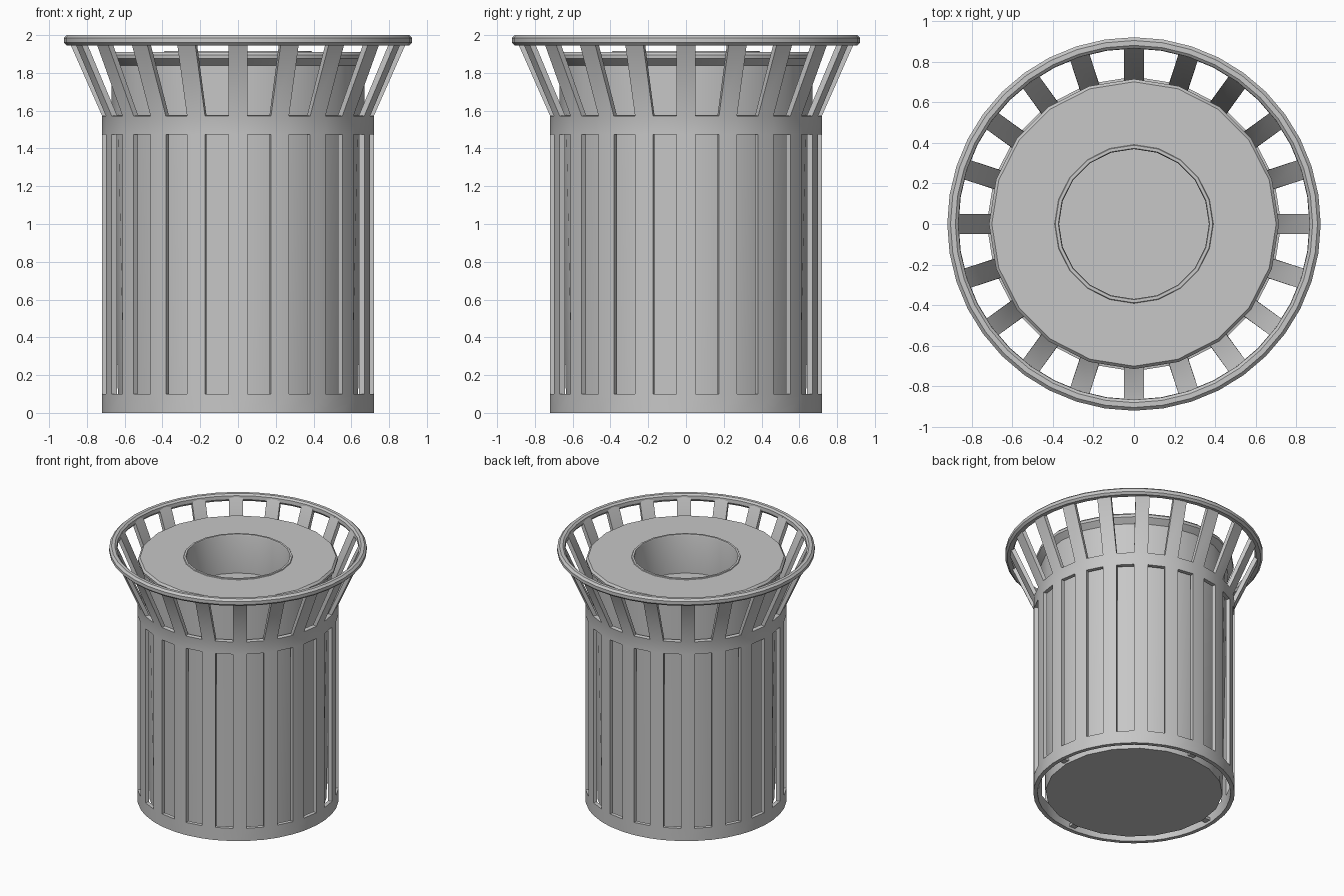
import bpy, bmesh, math
from mathutils import Matrix

cube = bpy.data.objects.get("Cube")
if cube:
    bpy.data.objects.remove(cube, do_unlink=True)

grey = bpy.data.materials.new("painted grey metal")
grey.use_nodes = True
colour = (0.57, 0.57, 0.57, 1)
grey.diffuse_color = colour
grey.node_tree.nodes["Principled BSDF"].inputs["Base Color"].default_value = colour

SLATS = 20
STEP = 2 * math.pi / SLATS
HALF_WIDTH = 0.05


def finish(bm, name):
    mesh = bpy.data.meshes.new(name)
    bm.to_mesh(mesh)
    bm.free()
    mesh.materials.append(grey)
    obj = bpy.data.objects.new(name, mesh)
    bpy.context.collection.objects.link(obj)
    bpy.ops.object.select_all(action="DESELECT")
    obj.select_set(True)
    bpy.context.view_layer.objects.active = obj
    return obj


def smooth():
    bpy.ops.object.shade_smooth_by_angle(angle=math.radians(30))


def lathe(name, profile, sides, closed=False):
    """Spin a list of (radius, height) points about the z axis."""
    bm = bmesh.new()
    verts = [bm.verts.new((r, 0, z)) for r, z in profile]
    pairs = list(zip(verts, verts[1:]))
    if closed:
        pairs.append((verts[-1], verts[0]))
    edges = [bm.edges.new(p) for p in pairs]
    bmesh.ops.spin(bm, geom=verts + edges, cent=(0, 0, 0), axis=(0, 0, 1),
                   angle=2 * math.pi, steps=sides, use_merge=True)
    bmesh.ops.remove_doubles(bm, verts=bm.verts, dist=0.0005)
    bmesh.ops.recalc_face_normals(bm, faces=bm.faces)
    finish(bm, name)
    smooth()


# Slotted outer shell: bands all round, slats between, flared slats on top
bm = bmesh.new()
levels = [(0.721, 0), (0.721, 0.10), (0.721, 1.475), (0.721, 1.572), (0.895, 1.965)]
rings = []
for radius, z in levels:
    ring = []
    for i in range(SLATS):
        for side in (-1, 1):
            a = i * STEP + side * math.asin(HALF_WIDTH / radius)
            ring.append(bm.verts.new((radius * math.cos(a), radius * math.sin(a), z)))
    rings.append(ring)
for row, (low, high) in enumerate(zip(rings, rings[1:])):
    slotted = row in (1, 3)
    for i in range(len(low)):
        if slotted and i % 2:
            continue
        j = (i + 1) % len(low)
        bm.faces.new((low[i], low[j], high[j], high[i]))
shell = finish(bm, "slatted_shell")
solid = shell.modifiers.new("thickness", "SOLIDIFY")
solid.thickness = 0.03
solid.offset = -1
bpy.ops.object.modifier_apply(modifier=solid.name)
smooth()

# Rounded rim joining the tops of the flared slats
lathe("top_rim", [(0.875, 1.945), (0.907, 1.945), (0.922, 1.96), (0.922, 1.985),
                  (0.906, 2.0), (0.882, 2.0), (0.868, 1.988), (0.866, 1.96)],
      2 * SLATS, closed=True)

# Tapered inner bin, overhanging lid and recessed round opening with a lip
lathe("inner_bin", [(0, 0.005), (0.634, 0.005), (0.673, 1.84), (0.714, 1.875),
                    (0.716, 1.895), (0.702, 1.91), (0.392, 1.91), (0.389, 1.916),
                    (0.374, 1.916), (0.37, 1.905), (0.37, 1.61), (0, 1.61)], SLATS)

# Four small brackets holding the bin inside the shell
bm = bmesh.new()
for i in range(4):
    place = (Matrix.Rotation(i * math.pi / 2, 4, "Z") @ Matrix.Translation((0.665, 0, 0.03))
             @ Matrix.Diagonal((0.07, 0.05, 0.02, 1)))
    bmesh.ops.create_cube(bm, size=1, matrix=place)
finish(bm, "bin_brackets")
